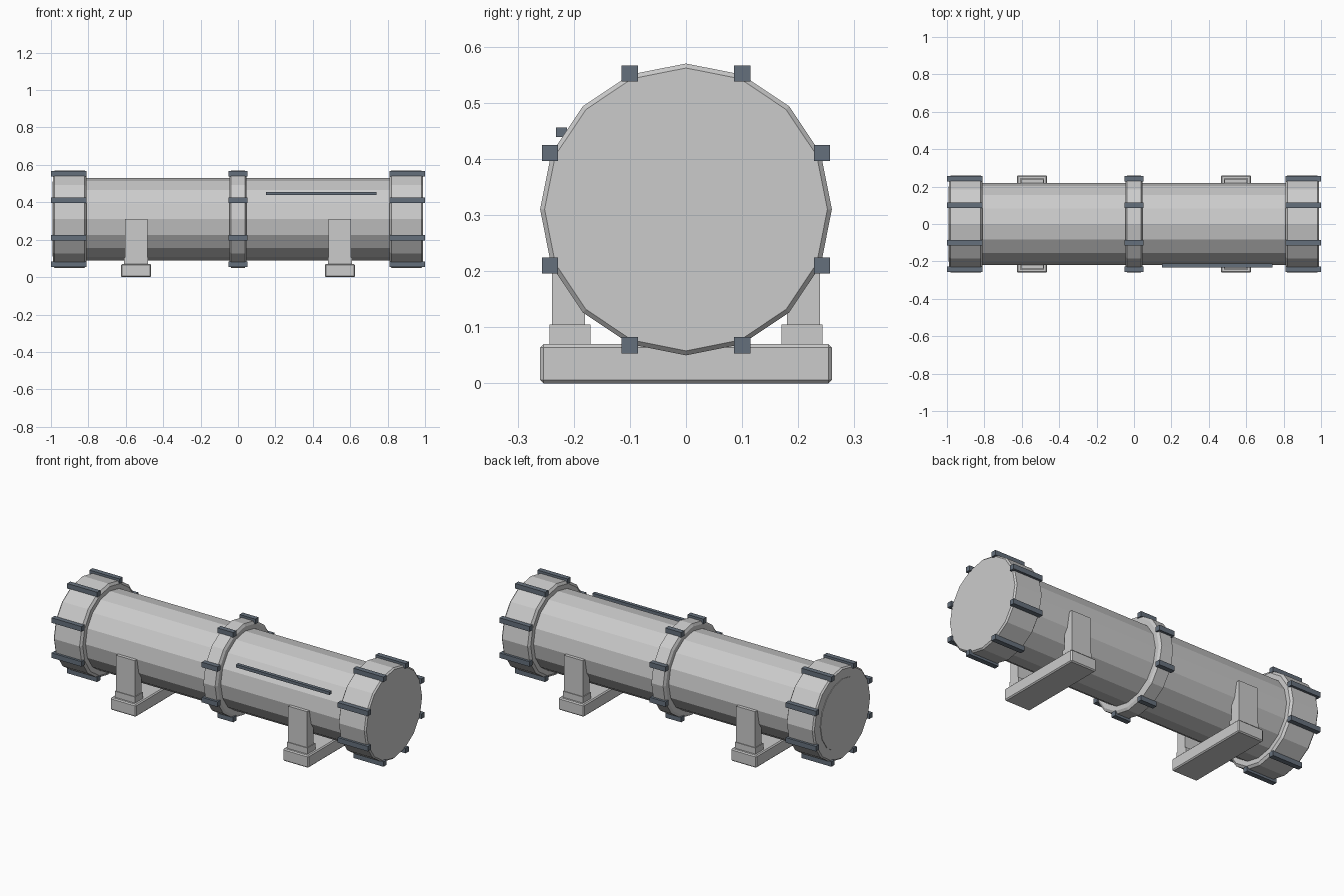
import bpy, bmesh, math

if "Cube" in bpy.data.objects:
    bpy.data.objects.remove(bpy.data.objects["Cube"])

SIDES, AXIS_Z = 16, 0.31

clip_mat = bpy.data.materials.new("dark_blue_grey")
clip_mat.diffuse_color = (0.13, 0.16, 0.20, 1)
clip_mat.use_nodes = True
clip_mat.node_tree.nodes["Principled BSDF"].inputs["Base Color"].default_value = clip_mat.diffuse_color


def finish(name, bm, mat=None):
    bmesh.ops.recalc_face_normals(bm, faces=bm.faces)
    mesh = bpy.data.meshes.new(name)
    bm.to_mesh(mesh)
    bm.free()
    obj = bpy.data.objects.new(name, mesh)
    bpy.context.collection.objects.link(obj)
    if mat:
        mesh.materials.append(mat)
    return obj


def lathe(name, profile):
    """Turn (x, radius) points around the tube axis and cap both ends."""
    bm = bmesh.new()
    rings = []
    for x, r in profile:
        angles = [2 * math.pi * i / SIDES for i in range(SIDES)]
        rings.append([bm.verts.new((x, r * math.cos(a), AXIS_Z + r * math.sin(a)))
                      for a in angles])
    for a, b in zip(rings, rings[1:]):
        for i in range(SIDES):
            j = (i + 1) % SIDES
            bm.faces.new((a[i], a[j], b[j], b[i]))
    bm.faces.new(rings[0])
    bm.faces.new(rings[-1])
    return finish(name, bm)


def box(name, lo, hi, bevel=0, mat=None):
    bm = bmesh.new()
    bmesh.ops.create_cube(bm, size=1)
    for v in bm.verts:
        v.co = [(l + h) / 2 + c * (h - l) for l, h, c in zip(lo, hi, v.co)]
    if bevel:
        bmesh.ops.bevel(bm, geom=bm.edges[:], offset=bevel, segments=1,
                        affect='EDGES', profile=0.5)
    return finish(name, bm, mat)


def clips(name, x0, x1):
    """Eight square clips on alternate corners of a collar."""
    for k in range(8):
        a = math.radians(22.5 + 45 * k)
        # eight corners chosen so that pairs straddle each axis
        y, z = 0.262 * math.cos(a), AXIS_Z + 0.262 * math.sin(a)
        h = 0.0143
        box(f"{name}_{k + 1}", (x0, y - h, z - h), (x1, y + h, z + h), mat=clip_mat)


# Main tube
lathe("tube_body", [(-0.83, 0.22), (0.83, 0.22)])

# End caps and middle collar, with chamfered rims
for side, s in (("left", -1), ("right", 1)):
    prof = [(s * 0.81, 0.246), (s * 0.82, 0.26), (s * 0.98, 0.26), (s * 0.988, 0.252)]
    lathe(f"{side}_end_cap", prof)
    clips(f"{side}_cap_clip", *sorted((s * 0.81, s * 1.0)))
lathe("left_end_disc", [(-0.98, 0.20), (-0.991, 0.20)])
lathe("middle_collar", [(-0.045, 0.246), (-0.037, 0.26), (0.037, 0.26), (0.045, 0.246)])
clips("middle_clip", -0.05, 0.05)

# Two support stands: base beam, stepped feet and side posts
for side, cx in (("left", -0.545), ("right", 0.545)):
    box(f"{side}_stand_base", (cx - 0.081, -0.26, 0), (cx + 0.081, 0.26, 0.07), 0.006)
    for face, s in (("front", -1), ("back", 1)):
        y0, y1 = sorted((s * 0.17, s * 0.243))
        box(f"{side}_{face}_post_foot", (cx - 0.064, y0, 0.068), (cx + 0.064, y1, 0.105))
        y0, y1 = sorted((s * 0.18, s * 0.239))
        box(f"{side}_{face}_post", (cx - 0.06, y0, 0.1), (cx + 0.06, y1, 0.31))

# Thin rail on the front upper side
box("side_rail", (0.15, -0.232, 0.439), (0.74, -0.212, 0.456), mat=clip_mat)
